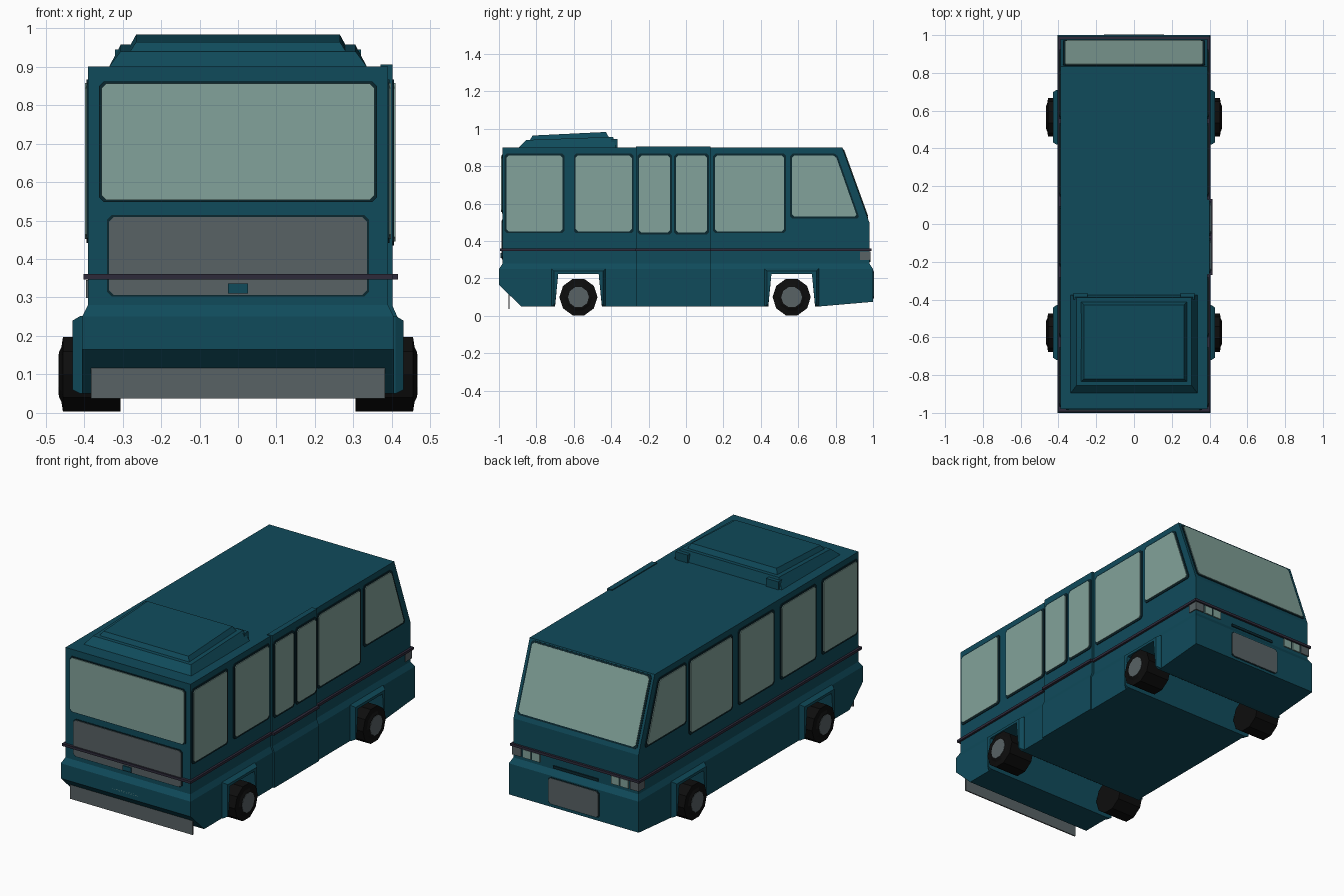
import bpy, bmesh, math
from mathutils import Vector

if "Cube" in bpy.data.objects:
    bpy.data.objects.remove(bpy.data.objects["Cube"])


def material(name, rgb):
    m = bpy.data.materials.new(name)
    m.diffuse_color = (*rgb, 1)
    m.use_nodes = True
    m.node_tree.nodes["Principled BSDF"].inputs["Base Color"].default_value = m.diffuse_color
    return m


TEAL = material("teal_paint", (0.005, 0.070, 0.105))
GLASS = material("pale_glass", (0.225, 0.365, 0.325))
GREY = material("grey_metal", (0.098, 0.122, 0.130))
TRIM = material("plum_trim", (0.027, 0.023, 0.042))
DARK = material("dark_frame", (0.003, 0.020, 0.028))
BLACK = material("black_rubber", (0.004, 0.004, 0.004))


def finish(name, bm, mat):
    bmesh.ops.recalc_face_normals(bm, faces=bm.faces)
    me = bpy.data.meshes.new(name)
    bm.to_mesh(me)
    bm.free()
    me.materials.append(mat)
    ob = bpy.data.objects.new(name, me)
    bpy.context.collection.objects.link(ob)
    return ob


def loft(name, rings, mat):
    """Skin equal-length rings of 3D points and cap both ends."""
    bm = bmesh.new()
    vs = [[bm.verts.new(p) for p in r] for r in rings]
    n = len(rings[0])
    for a, b in zip(vs, vs[1:]):
        for i in range(n):
            j = (i + 1) % n
            bm.faces.new((a[i], a[j], b[j], b[i]))
    bm.faces.new(vs[0])
    bm.faces.new(vs[-1])
    return finish(name, bm, mat)


def along_x(name, pts, x0, x1, mat, pts1=None):
    return loft(name, [[(x0, *p) for p in pts], [(x1, *p) for p in pts1 or pts]], mat)


def along_y(name, pts, y0, y1, mat):
    return loft(name, [[(x, y, z) for x, z in pts] for y in (y0, y1)], mat)


def box(name, x0, x1, y0, y1, z0, z1, mat):
    return along_x(name, [(y0, z0), (y1, z0), (y1, z1), (y0, z1)], x0, x1, mat)


def rect(a0, a1, b0, b1, c=0.012):
    """Rectangle with clipped corners."""
    return [(a0 + c, b0), (a1 - c, b0), (a1, b0 + c), (a1, b1 - c),
            (a1 - c, b1), (a0 + c, b1), (a0, b1 - c), (a0, b0 + c)]


# Body shell: side profile with open wheel wells, narrowed above the waist
AXLES = (-0.575, 0.565)
profile = [(-0.98, 0.9), (-0.98, 0.28), (-1.0, 0.25), (-1.0, 0.165), (-0.88, 0.05)]
for c in AXLES:
    profile += [(c - 0.125, 0.05), (c - 0.108, 0.225), (c + 0.108, 0.225), (c + 0.125, 0.05)]
profile += [(0.71, 0.05), (1.0, 0.075), (1.0, 0.25), (0.98, 0.28), (0.98, 0.5), (0.835, 0.9)]
body = along_x("body_shell", profile, -0.405, 0.405, TEAL)
bm = bmesh.new()
bm.from_mesh(body.data)
for z in (0.25, 0.28):
    bmesh.ops.bisect_plane(bm, geom=bm.verts[:] + bm.edges[:] + bm.faces[:],
                           plane_co=(0, 0, z), plane_no=(0, 0, 1))
for v in bm.verts:
    if v.co.z > 0.27:
        v.co.x = math.copysign(0.39, v.co.x)
bm.to_mesh(body.data)
bm.free()

# Entrance door panel, standing proud of the right side
along_y("door_panel", [(0.37, 0.05), (0.414, 0.05), (0.414, 0.25), (0.401, 0.28),
                       (0.401, 0.905), (0.37, 0.905)], -0.268, 0.13, TEAL)
box("door_trim", 0.40, 0.416, -0.27, 0.132, 0.347, 0.361, TRIM)


# Side windows: dark frame plate with glass plate on top
def side_window(name, y0, y1, z0, x, s, slant=0.0):
    for part, g, d, mat in (("frame", 0.01, 0.004, DARK), ("glass", 0.0, 0.008, GLASS)):
        pts = rect(y0 - g, y1 + g, z0 - g, 0.857 + g)
        if slant:
            pts = [(y - slant * (z - z0) / (0.857 - z0) if y > (y0 + y1) / 2 else y, z)
                   for y, z in pts]
        along_x(f"{name}_{part}", pts, s * (x - 0.005), s * (x + d), mat)


shared = [(-0.96, -0.66), (-0.59, -0.29), (0.155, 0.525)]
for s, label in ((1, "right"), (-1, "left")):
    extra = [(0.085, -0.215)[::-1]] if s < 0 else []
    for i, (a, b) in enumerate(shared + extra):
        side_window(f"{label}_window_{i}", a, b, 0.452, 0.39, s)
    side_window(f"{label}_cab_window", 0.567, 0.915, 0.53, 0.39, s, 0.115)
for i, (a, b) in enumerate(((-0.25, -0.085), (-0.053, 0.113))):
    side_window(f"door_window_{i}", a, b, 0.445, 0.401, 1)

# Sloped windscreen
low, high = Vector((0, 0.98, 0.5)), Vector((0, 0.835, 0.9))
up = (high - low).normalized()
out = Vector((0, up.z, -up.y))
L = (high - low).length
for part, g, d, mat in (("frame", 0.01, 0.003, DARK), ("glass", 0.0, 0.006, GLASS)):
    pts = rect(-0.365 - g, 0.365 + g, 0.035 - g, L - 0.017 + g)
    loft("windscreen_" + part,
         [[low + Vector((x, 0, 0)) + up * t + out * k for x, t in pts] for k in (-0.004, d)], mat)

# Rear end: window, engine panel, latch, number plate, skirt flap
along_y("rear_window_frame", rect(-0.361, 0.361, 0.548, 0.862), -0.984, -0.975, DARK)
along_y("rear_window_glass", rect(-0.355, 0.355, 0.554, 0.856), -0.988, -0.975, GLASS)
along_y("engine_panel_frame", rect(-0.34, 0.34, 0.302, 0.514), -0.983, -0.975, DARK)
along_y("engine_panel", rect(-0.335, 0.335, 0.307, 0.509), -0.986, -0.975, GREY)
box("engine_latch", -0.026, 0.026, -0.992, -0.98, 0.31, 0.336, TEAL)
box("number_plate", -0.084, 0.082, -1.0, -0.99, 0.19, 0.24, GLASS)
box("rear_flap", -0.382, 0.382, -0.95, -0.943, 0.037, 0.12, GREY)

# Waist trim running round the bus
for s, label in ((1, "right"), (-1, "left")):
    box(label + "_trim", s * 0.385, s * 0.402, -0.992, 0.992, 0.347, 0.361, TRIM)
box("rear_trim", -0.40, 0.40, -0.995, -0.978, 0.347, 0.361, TRIM)
box("front_trim", -0.40, 0.40, 0.975, 0.992, 0.347, 0.361, TRIM)

# Nose: lamps, grille and slot
for s in (1, -1):
    label = "right" if s > 0 else "left"
    for i, (a, b) in enumerate(((0.222, 0.272), (0.28, 0.33))):
        box(f"{label}_headlamp_{i}", s * a, s * b, 0.975, 0.987, 0.298, 0.343, GLASS)
    box(label + "_corner_lamp", s * 0.34, s * 0.395, 0.93, 0.986, 0.298, 0.345, GREY)
along_y("grille_frame", rect(-0.16, 0.16, 0.09, 0.243), 0.99, 1.002, DARK)
along_y("grille", rect(-0.155, 0.155, 0.095, 0.238), 0.99, 1.004, GREY)
box("nose_slot", -0.14, 0.14, 0.975, 0.986, 0.287, 0.302, DARK)

# Wheel arches and ten-sided wheels
for s, side in ((1, "right"), (-1, "left")):
    for c, end in zip(AXLES, ("rear", "front")):
        def arch(w, top, zb):
            return [(c - w, zb), (c - w, top), (c + w, top), (c + w, zb), (c + 0.125, zb),
                    (c + 0.108, 0.225), (c - 0.108, 0.225), (c - 0.125, zb)]
        loft(f"{end}_{side}_arch",
             [[(s * x, *p) for p in arch(w, t, zb)] for x, w, t, zb in
              ((0.385, 0.145, 0.252, 0.05), (0.41, 0.145, 0.252, 0.05),
               (0.43, 0.132, 0.24, 0.06))], TEAL)

        def ring(x, r):
            return [(s * x, c + r * math.sin(a), 0.1 + r * math.cos(a))
                    for a in ((k + 0.5) * math.tau / 10 for k in range(10))]
        loft(f"{end}_{side}_tyre", [ring(0.305, 0.102), ring(0.455, 0.102),
                                    ring(0.459, 0.075), ring(0.465, 0.062)], BLACK)
        loft(f"{end}_{side}_hub", [ring(0.455, 0.056), ring(0.467, 0.056)], GREY)


# Roof air unit: two stepped tiers rising towards the nose, with corner ears
def tier(w, y0, y1, z0, z1):
    return [(-w, y0, z0), (w, y0, z0), (w, y1, z1), (-w, y1, z1)]


loft("air_unit_base", [tier(0.335, -0.895, -0.375, 0.89, 0.89), tier(0.335, -0.895, -0.375, 0.9, 0.9),
                       tier(0.305, -0.855, -0.39, 0.94, 0.957)], TEAL)
loft("air_unit_lid", [tier(0.283, -0.838, -0.41, 0.935, 0.95),
                      tier(0.265, -0.82, -0.428, 0.964, 0.983)], TEAL)
for s in (1, -1):
    box("air_unit_ear_" + ("right" if s > 0 else "left"),
        s * 0.245, s * 0.32, -0.40, -0.365, 0.895, 0.945, TEAL)
